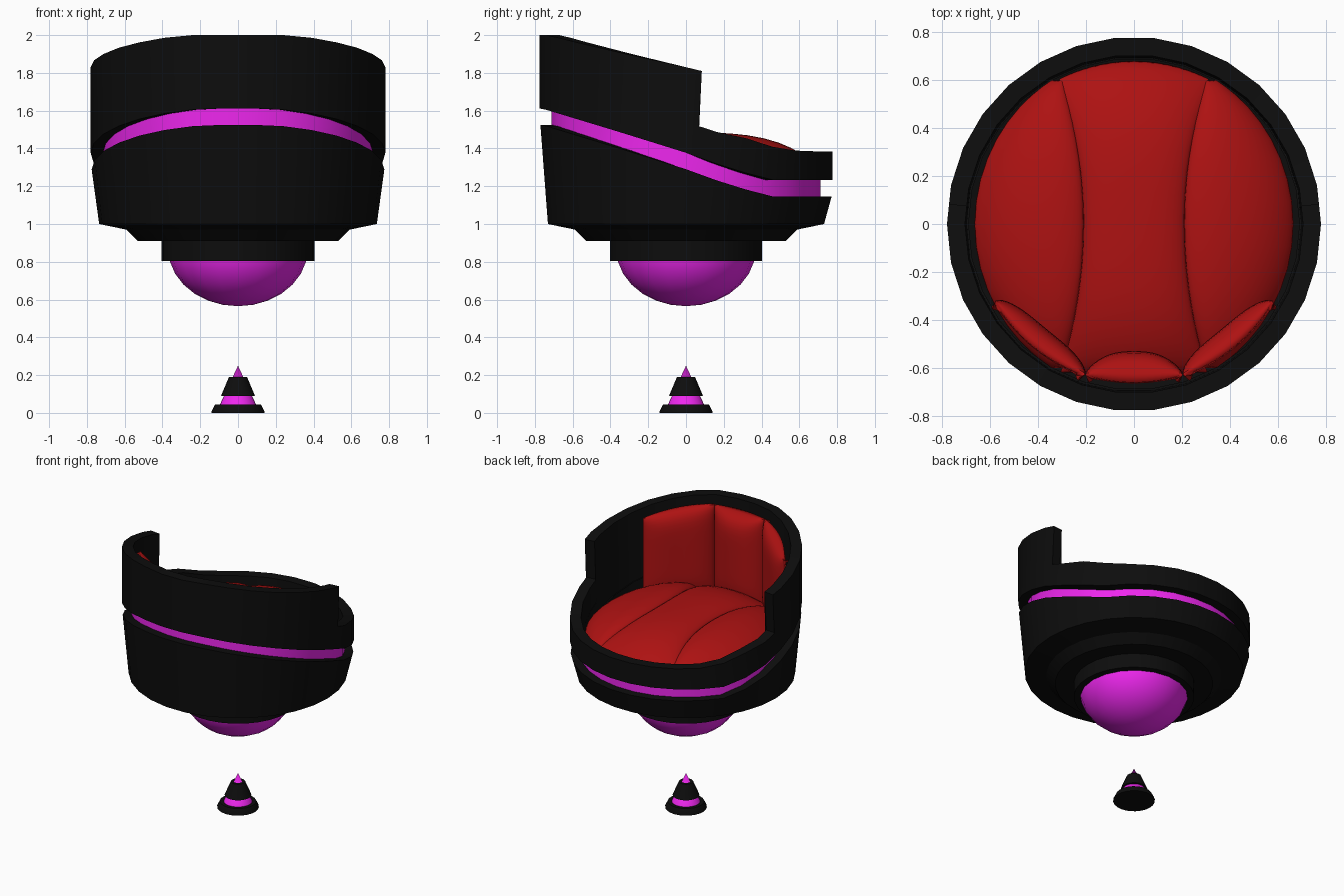
import bpy, bmesh
from math import sin, cos, radians, sqrt, pi

if "Cube" in bpy.data.objects:
    bpy.data.objects.remove(bpy.data.objects["Cube"])


def material(name, rgb):
    m = bpy.data.materials.new(name)
    m.diffuse_color = (*rgb, 1)
    m.use_nodes = True
    m.node_tree.nodes["Principled BSDF"].inputs["Base Color"].default_value = m.diffuse_color
    return m


BLACK = material("black", (0.004, 0.004, 0.004))
MAGENTA = material("magenta", (0.85, 0.02, 0.85))
RED = material("red", (0.42, 0.006, 0.006))


def loft(name, cols, mat, wrap_u=True, wrap_v=False, cap=False, thick=0):
    """Skin a list of equally long point columns."""
    bm = bmesh.new()
    v = [[bm.verts.new(p) for p in c] for c in cols]
    n, m = len(v), len(v[0])
    for i in range(n if wrap_u else n - 1):
        for j in range(m if wrap_v else m - 1):
            a, b, k = v[i], v[(i + 1) % n], (j + 1) % m
            bm.faces.new((a[j], b[j], b[k], a[k]))
    if cap:
        for j in (0, m - 1):
            bm.faces.new([c[j] for c in v])
    bmesh.ops.remove_doubles(bm, verts=bm.verts, dist=1e-5)
    if not thick:
        bmesh.ops.recalc_face_normals(bm, faces=bm.faces)
    me = bpy.data.meshes.new(name)
    bm.to_mesh(me)
    bm.free()
    me.materials.append(mat)
    ob = bpy.data.objects.new(name, me)
    bpy.context.collection.objects.link(ob)
    if thick:
        s = ob.modifiers.new("thickness", 'SOLIDIFY')
        s.thickness, s.offset = thick, -1
    bpy.ops.object.select_all(action='DESELECT')
    ob.select_set(True)
    bpy.context.view_layer.objects.active = ob
    bpy.ops.object.shade_smooth_by_angle(angle=radians(30))
    return ob


def polar(r, deg, z):
    """Point on a 30-sided ring, angle measured from the backrest (-y)."""
    d = deg - 12 * round(deg / 12)
    r *= cos(radians(6)) / cos(radians(d))
    return (r * sin(radians(deg)), -r * cos(radians(deg)), z)


def interp(pts, y):
    if y <= pts[0][0]:
        return pts[0][1]
    for (a, za), (b, zb) in zip(pts, pts[1:]):
        if y <= b:
            return za + (zb - za) * (y - a) / (b - a)
    return pts[-1][1]


GROOVE_LOW = [(-.76, 1.525), (-.35, 1.40), (0, 1.29), (.15, 1.235), (.43, 1.147), (.78, 1.145)]
BACK_TOP = [(-.73, 2.0), (-.58, 1.962), (-.317, 1.9), (0, 1.83), (.085, 1.81)]
FRONT_TOP = [(.06, 1.52), (.2, 1.475), (.3, 1.46), (.45, 1.41), (.6, 1.385)]
ANGLES = [6 + 12 * i for i in range(30)]


def groove(deg):
    return interp(GROOVE_LOW, -.775 * cos(radians(deg)))


# lower bowl
loft("lower_shell", [[polar(r, a, z) for r, z in
     ((.38, .91), (.53, .91), (.59, .97), (.735, 1.0), (.775, groove(a)), (.69, groove(a)))]
     for a in ANGLES], BLACK)

# glowing band recessed in the groove
loft("glow_band", [[polar(.715, a, groove(a) - .02), polar(.715, a, groove(a) + .105)]
     for a in ANGLES], MAGENTA)

# upper shell: (bottom angle, top angle, top height), with a step where the backrest ends
half = []
for a in ANGLES[:15]:
    y = -.778 * cos(radians(a))
    half.append((a, a, interp(BACK_TOP if a < 96 else FRONT_TOP, y)))
    if a == 90:
        half += [(94.4, 96.2, 1.81), (94.6, 94.6, 1.52)]
full = half + [(360 - b, 360 - t, z) for b, t, z in reversed(half)]
loft("upper_shell", [[polar(.78, t, z), polar(.78, b, groove(b) + .087),
     polar(.70, b, groove(b) + .087), polar(.695, b, 1.1), polar(.705, t, z)]
     for b, t, z in full], BLACK, wrap_v=True)


def lathe(name, profile, mat, n=30, cap=True):
    loft(name, [[(r * cos(2 * pi * i / n), r * sin(2 * pi * i / n), z) for r, z in profile]
         for i in range(n)], mat, cap=cap)


# underside collar and glowing dome
lathe("collar", [(.405, .805), (.405, .93)], BLACK)
dome = [(max(.37 * cos(t * pi / 14), 1e-6), .87 - .305 * sin(t * pi / 14)) for t in range(8)]
lathe("underside_dome", dome, MAGENTA, 20, cap=False)

# floor emitter cone
lathe("emitter_core", [(.1, .035), (1e-6, .25)], MAGENTA, 24, cap=False)
lathe("emitter_base", [(.14, 0), (.14, .008), (.122, .044)], BLACK, 24)
lathe("emitter_collar", [(.09, .09), (.048, .19)], BLACK, 24)


def puff(s, t):
    return ((1 - s ** 4) * (1 - t ** 6)) ** .5 * (1 - .35 * s * s)


def cushion(name, fn, n=20, thick=.06):
    """fn maps s,t in -1..1 to a point on the padded face."""
    g = [2 * i / n - 1 for i in range(n + 1)]
    g = [sin(x * pi / 2) for x in g]
    loft(name, [[fn(s, t) for t in g] for s in g], RED, wrap_u=False, thick=thick)


def seat_z(x, y, p):
    return 1.435 - .13 * (sqrt(x * x + y * y) / .67) ** 3 + .05 * p


def crease(y):
    return .21 + .25 * y * y


# seat cushions
def seat_mid(s, t):
    y = .03 + .65 * t
    x = s * min(crease(y), .31)
    if t > 0:
        y = .03 + t * (sqrt(.68 ** 2 - x * x) - .03)
    return (x, y, seat_z(x, y, puff(s, t)))


def seat_side(side):
    def fn(s, t):
        y = .6 * t
        a, b = crease(y), .665 * sqrt(1 - (y / .70) ** 2)
        x = a + (b - a) * (s * side + 1) / 2
        return (side * x, y, seat_z(x, y, puff(s, t)))
    return fn


cushion("seat_cushion_centre", seat_mid)
for side, label in ((-1, "left"), (1, "right")):
    cushion("seat_cushion_" + label, seat_side(side))


# back cushions
def back_panel(a0, a1, depth):
    def fn(s, t):
        a = radians(a0 + (a1 - a0) * (s + 1) / 2)
        top = interp(BACK_TOP, -.778 * cos(a)) - .05
        r = .66 - depth * puff(s, t)
        return (r * sin(a), -r * cos(a), 1.28 + (top - 1.28) * (1 - t) / 2)
    return fn


for label, a0, a1, d in (("left", -61, -18, .09), ("centre", -18, 18, .13), ("right", 18, 61, .09)):
    cushion("back_cushion_" + label, back_panel(a0, a1, d), thick=.04)
